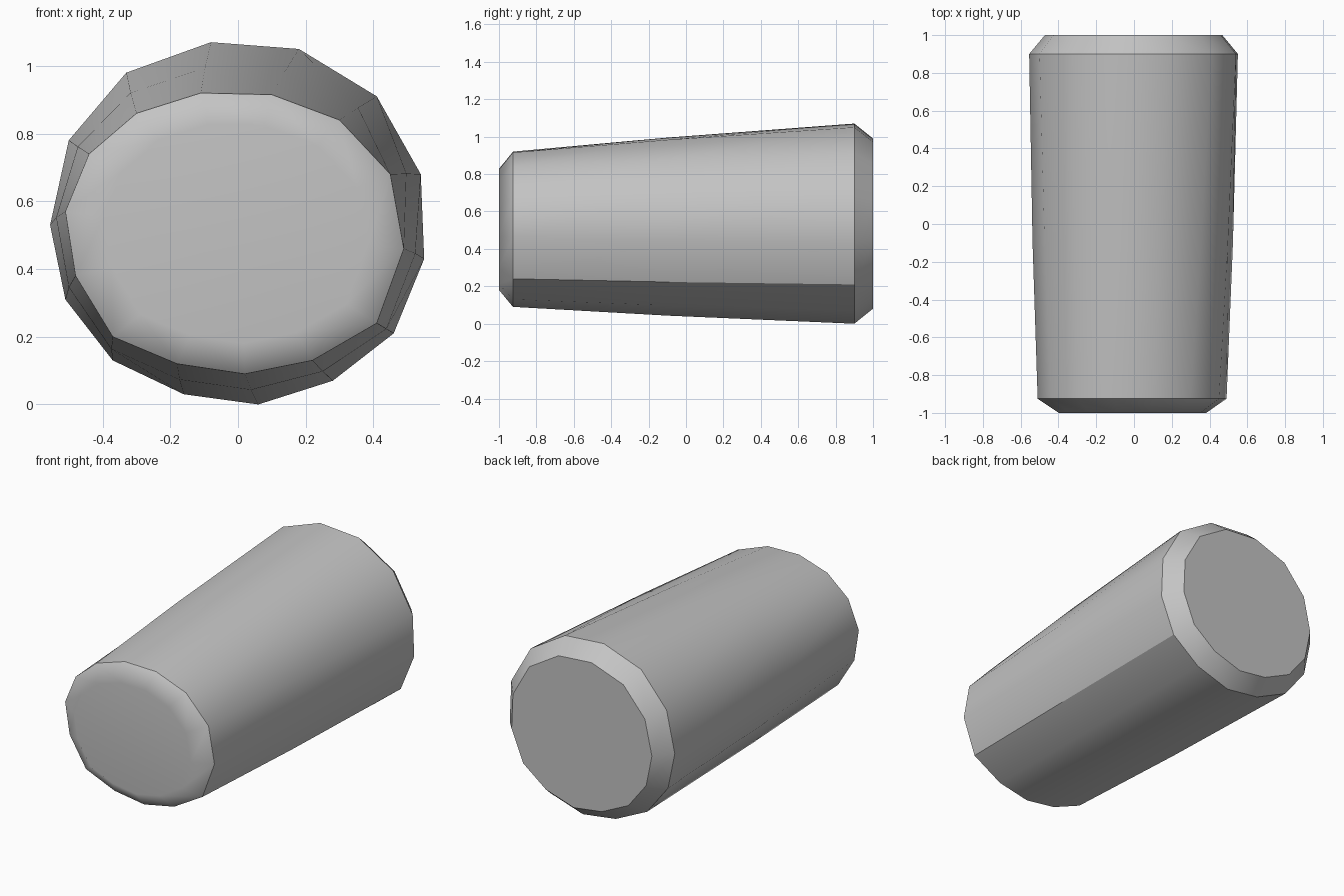
import bpy
import bmesh

default_cube = bpy.data.objects.get("Cube")
if default_cube:
    bpy.data.objects.remove(default_cube, do_unlink=True)

# Outlines of the two wide rims as (x, z), counter-clockwise from the bottom
BACK_RIM = [(.06, 0), (.28, .07), (.46, .21), (.55, .43), (.54, .68), (.41, .91), (.18, 1.05),
            (-.08, 1.07), (-.33, .98), (-.5, .78), (-.555, .53), (-.51, .31), (-.37, .13), (-.16, .03)]
FRONT_RIM = [(.02, .09), (.22, .13), (.41, .24), (.49, .46), (.45, .68), (.3, .84), (.1, .915),
             (-.11, .92), (-.3, .86), (-.44, .74), (-.51, .57), (-.48, .38), (-.37, .2), (-.18, .12)]
CREASE = 2  # index of the hard lengthwise edge low on the left side


def scaled(outline, factor, centre_z):
    return [(x * factor, centre_z + (z - centre_z) * factor) for x, z in outline]


def blend(a, b, t):
    return [(p[0] + (q[0] - p[0]) * t, p[1] + (q[1] - p[1]) * t) for p, q in zip(a, b)]


def swell(outline, factor):
    return scaled(outline, factor, .5)


def add_ring(bm, outline, y):
    return [bm.verts.new((x, y, z)) for x, z in outline]


def mark_sharp(bm, a, b):
    edge = bm.edges.get((a, b))
    if edge:
        edge.smooth = False


def make_material(name, colour):
    mat = bpy.data.materials.new(name)
    mat.use_nodes = True
    mat.diffuse_color = colour
    bsdf = mat.node_tree.nodes["Principled BSDF"]
    bsdf.inputs["Base Color"].default_value = colour
    bsdf.inputs["Roughness"].default_value = .8
    return mat


# Rings from the front cap to the back cap
bm = bmesh.new()
middle = swell(blend(FRONT_RIM, BACK_RIM, .46), 1.012)
sections = [(scaled(FRONT_RIM, .78, .5), -1), (FRONT_RIM, -.925), (middle, -.1),
            (BACK_RIM, .9), (scaled(BACK_RIM, .85, .535), 1)]
rings = [add_ring(bm, outline, y) for outline, y in sections]
count = len(BACK_RIM)

# Tapered walls and bevelled rims
for near, far in zip(rings, rings[1:]):
    for i in range(count):
        j = (i + 1) % count
        bm.faces.new((near[i], near[j], far[j], far[i]))

# End caps
bm.faces.new(list(reversed(rings[0])))
bm.faces.new(rings[-1])
bmesh.ops.recalc_face_normals(bm, faces=bm.faces[:])

# Smooth walls with crisp rims and one lengthwise crease
for face in bm.faces:
    face.smooth = True
for ring in (rings[1], rings[3], rings[4]):
    for i in range(count):
        mark_sharp(bm, ring[i], ring[(i + 1) % count])
for near, far in zip(rings[1:3], rings[2:4]):
    mark_sharp(bm, near[CREASE], far[CREASE])

mesh = bpy.data.meshes.new("tapered_barrel")
bm.to_mesh(mesh)
bm.free()
mesh.materials.append(make_material("plain grey", (.55, .55, .55, 1)))
barrel = bpy.data.objects.new("tapered_barrel", mesh)
bpy.context.collection.objects.link(barrel)

# Keep the large caps flat where they shade into the bevel
weighted = barrel.modifiers.new("weighted_normals", 'WEIGHTED_NORMAL')
weighted.keep_sharp = True
